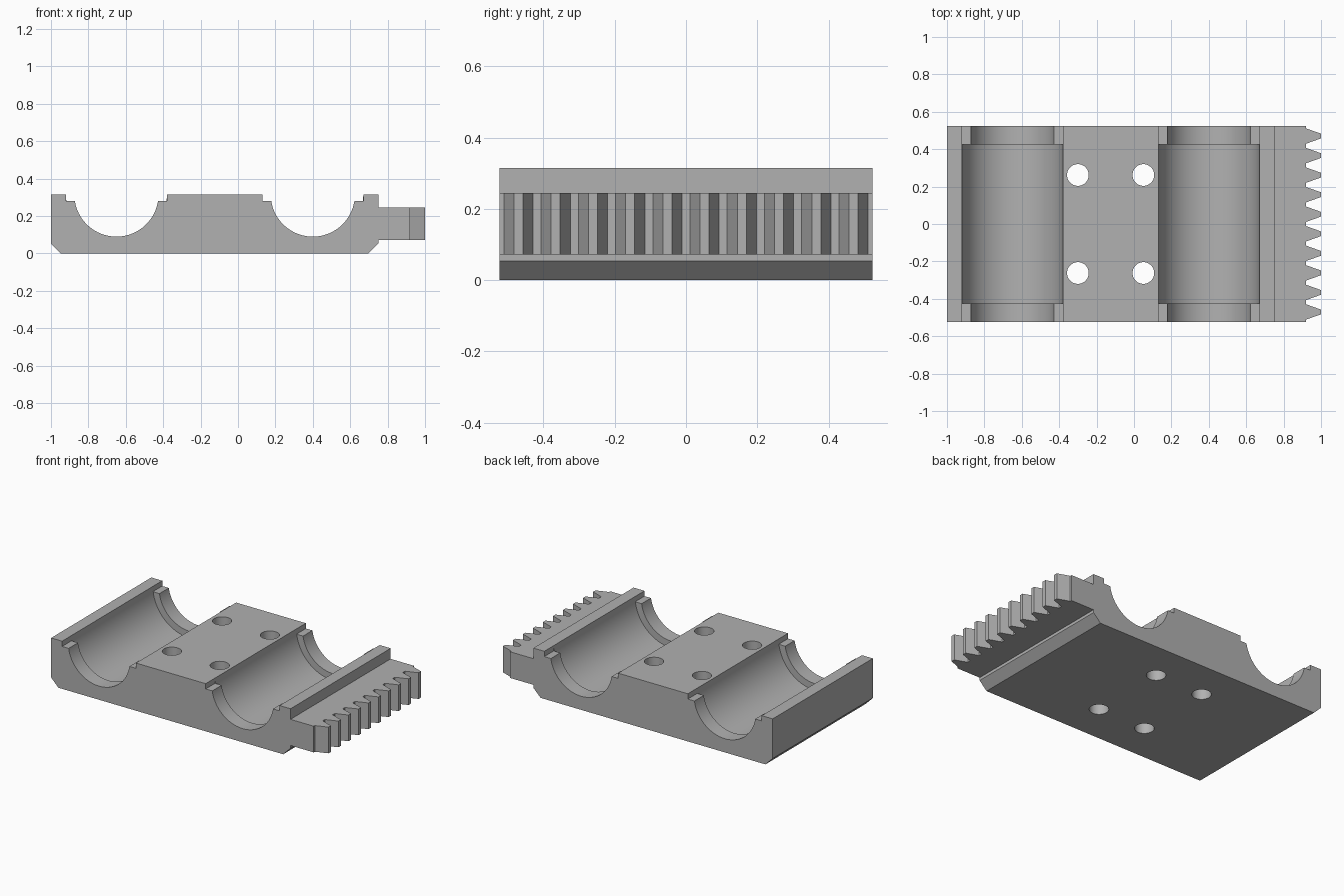
import bpy, bmesh, math
from mathutils import Matrix, Vector

if "Cube" in bpy.data.objects:
    bpy.data.objects.remove(bpy.data.objects["Cube"], do_unlink=True)

# Overall dimensions
MID = -0.125            # centre of the carriage body in x
HALF_X, HALF_Y, TOP = 0.875, 0.523, 0.315
CHAMFER = 0.053
LIP_Y = 0.425           # inner edge of the end lips
SEAT_R, LIP_R, LEDGE_Z = 0.27, 0.225, 0.28

grey = bpy.data.materials.new("plain_grey")
grey.use_nodes = True
COLOUR = (0.44, 0.44, 0.44, 1)
grey.diffuse_color = COLOUR
grey.node_tree.nodes["Principled BSDF"].inputs["Base Color"].default_value = COLOUR


def finish(name, bm):
    bmesh.ops.recalc_face_normals(bm, faces=bm.faces)
    mesh = bpy.data.meshes.new(name)
    bm.to_mesh(mesh)
    bm.free()
    mesh.materials.append(grey)
    obj = bpy.data.objects.new(name, mesh)
    bpy.context.collection.objects.link(obj)
    return obj


def prism(name, points, offset):
    """Extrude a closed outline of 3D points along offset."""
    bm = bmesh.new()
    face = bm.faces.new([bm.verts.new(p) for p in points])
    out = bmesh.ops.extrude_face_region(bm, geom=[face])
    moved = [v for v in out["geom"] if isinstance(v, bmesh.types.BMVert)]
    bmesh.ops.translate(bm, verts=moved, vec=Vector(offset))
    return finish(name, bm)


def cylinder(name, centre, radius, length, axis, sides):
    bm = bmesh.new()
    turn = Matrix.Rotation(math.pi / 2, 4, "X") if axis == "Y" else Matrix()
    bmesh.ops.create_cone(bm, cap_ends=True, segments=sides, radius1=radius,
                          radius2=radius, depth=length,
                          matrix=Matrix.Translation(centre) @ turn)
    return finish(name, bm)


def box(name, low, high):
    (x0, y0, z0), (x1, y1, z1) = low, high
    return prism(name, [(x0, y0, z0), (x1, y0, z0), (x1, y1, z0), (x0, y1, z0)],
                 (0, 0, z1 - z0))


def combine(target, tool, operation):
    mod = target.modifiers.new("combine", "BOOLEAN")
    mod.operation, mod.solver, mod.object = operation, "EXACT", tool
    bpy.context.view_layer.objects.active = target
    bpy.ops.object.modifier_apply(modifier=mod.name)
    bpy.data.objects.remove(tool, do_unlink=True)


# Carriage body with chamfered lower edges
left, right = MID - HALF_X, MID + HALF_X
outline = [(left + CHAMFER, 0), (right - CHAMFER, 0), (right, CHAMFER),
           (right, TOP), (left, TOP), (left, CHAMFER)]
body = prism("carriage_body", [(x, -HALF_Y, z) for x, z in outline],
             (0, 2 * HALF_Y, 0))

# Toothed rack along the +x side
TEETH, PITCH, ROOT_X, TIP_X = 10, 0.1045, 0.92, 1.0
edge = [(right - 0.05, -HALF_Y), (ROOT_X, -HALF_Y)]
for i in range(TEETH):
    y = (i - (TEETH - 1) / 2) * PITCH
    edge += [(ROOT_X, y - 0.041), (TIP_X, y - 0.0125),
             (TIP_X, y + 0.0125), (ROOT_X, y + 0.041)]
edge += [(ROOT_X, HALF_Y), (right - 0.05, HALF_Y)]
rack = prism("toothed_rack", [(x, y, 0.072) for x, y in edge], (0, 0, 0.173))
combine(body, rack, "UNION")

# Bearing seats: wide trough, narrower end lips and ledges
for side in (-1, 1):
    x = MID + side * 0.525
    combine(body, cylinder("lip_cutter", (x, 0, TOP), LIP_R, 1.4, "Y", 96), "DIFFERENCE")
    combine(body, cylinder("seat_cutter", (x, 0, TOP), SEAT_R, 2 * LIP_Y, "Y", 96),
            "DIFFERENCE")
    for y0, y1 in ((-0.7, -LIP_Y), (LIP_Y, 0.7)):
        combine(body, box("ledge_cutter", (x - SEAT_R, y0, LEDGE_Z),
                          (x + SEAT_R, y1, 0.5)), "DIFFERENCE")

# Four through holes in the centre pad
for sx in (-1, 1):
    for sy in (-1, 1):
        hole = cylinder("hole_cutter", (MID + sx * 0.175, sy * 0.262, 0.15),
                        0.058, 1, "Z", 48)
        combine(body, hole, "DIFFERENCE")

# Smooth the round surfaces, keep the edges sharp
bpy.ops.object.select_all(action="DESELECT")
body.select_set(True)
bpy.context.view_layer.objects.active = body
bpy.ops.object.shade_smooth_by_angle(angle=math.radians(20))
